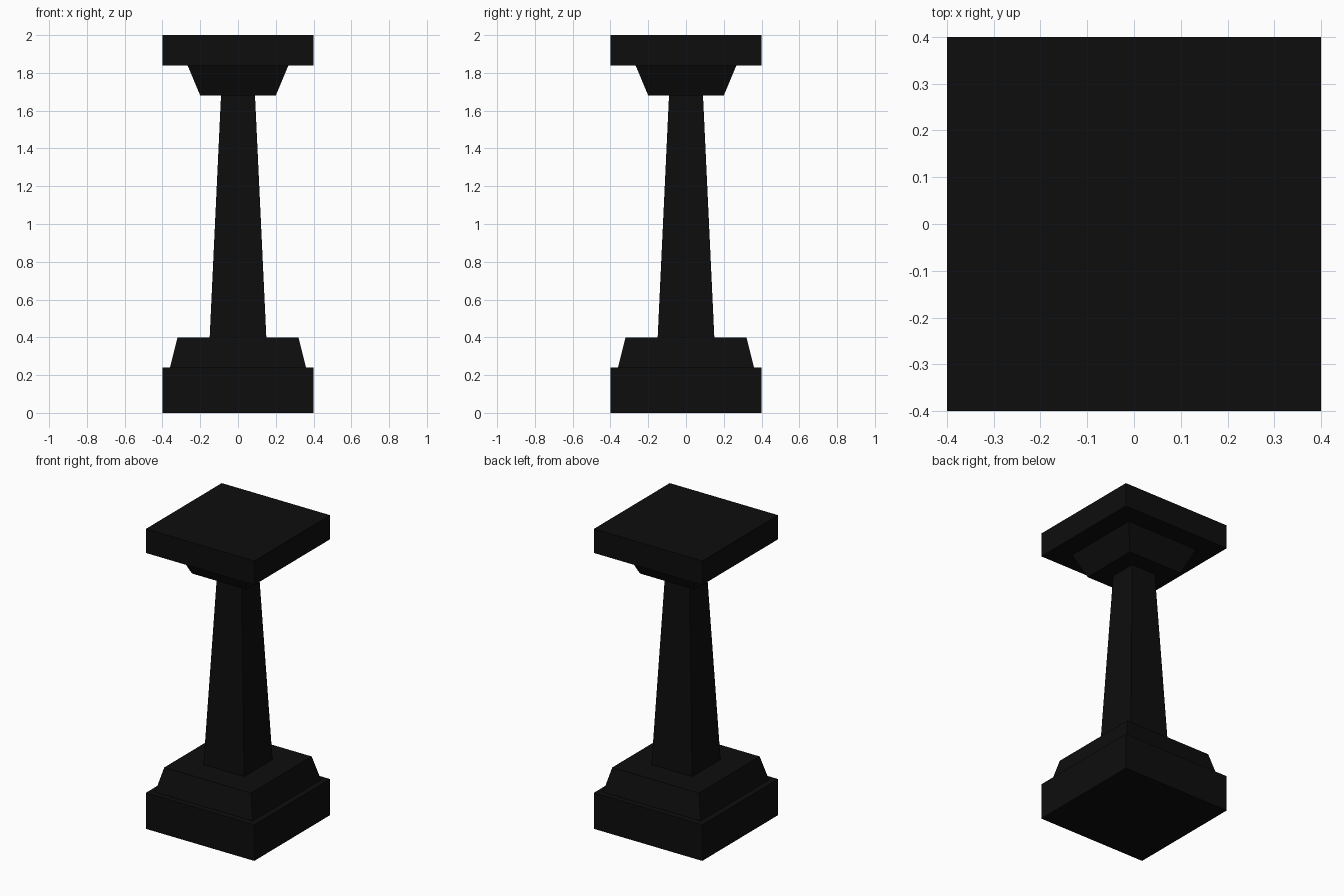
import bpy
import bmesh

cube = bpy.data.objects.get("Cube")
if cube:
    bpy.data.objects.remove(cube, do_unlink=True)

# Single near-black stone colour
stone = bpy.data.materials.new("black_stone")
stone.use_nodes = True
colour = (0.004, 0.004, 0.004, 1)
stone.diffuse_color = colour
stone.node_tree.nodes["Principled BSDF"].inputs["Base Color"].default_value = colour


def square_block(name, bottom, top, half_bottom, half_top):
    """Square block, tapered between its bottom and top half-widths."""
    bm = bmesh.new()
    bmesh.ops.create_cube(bm, size=2)
    for v in bm.verts:
        half, z = (half_top, top) if v.co.z > 0 else (half_bottom, bottom)
        v.co = (v.co.x * half, v.co.y * half, z)
    mesh = bpy.data.meshes.new(name)
    bm.to_mesh(mesh)
    bm.free()
    mesh.materials.append(stone)
    obj = bpy.data.objects.new(name, mesh)
    bpy.context.collection.objects.link(obj)
    return obj


# Pedestal parts from the ground up
square_block("base_plinth", 0, 0.24, 0.4, 0.4)
square_block("base_step", 0.24, 0.4, 0.36, 0.32)
square_block("shaft", 0.4, 1.68, 0.15, 0.09)
square_block("capital", 1.68, 1.84, 0.2, 0.267)
square_block("top_slab", 1.84, 2, 0.4, 0.4)
